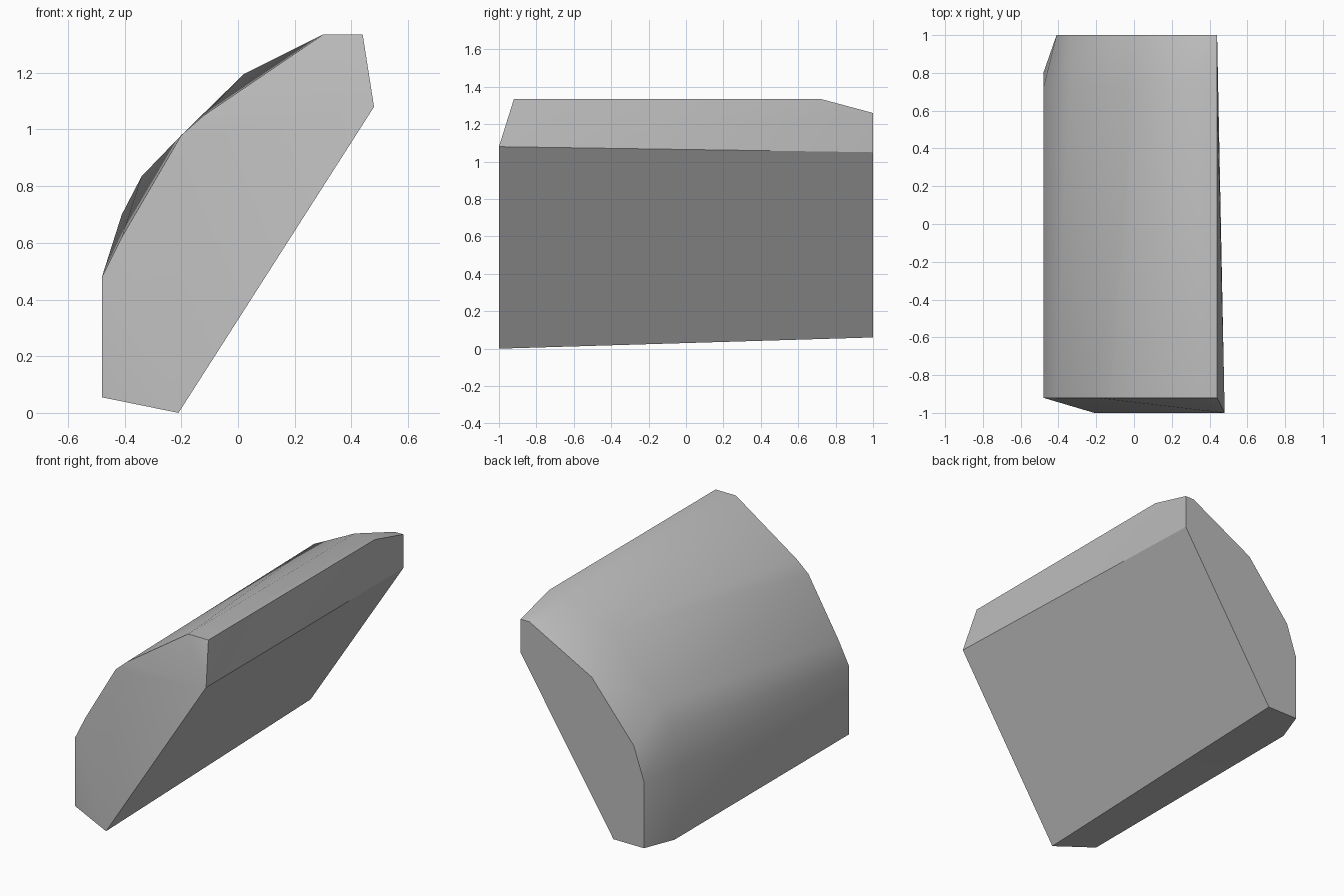
import bpy, bmesh, math

cube = bpy.data.objects.get("Cube")
if cube:
    bpy.data.objects.remove(cube)

# Cross-sections of the curved block: y position, then (x, z) outline points
front_tip = (-1.0, [(-0.21, 0.0), (0.48, 1.08)])
front_arc = (-0.92, [(-0.48, 0.055), (-0.48, 0.48), (-0.41, 0.62), (-0.2, 0.98),
                     (-0.12, 1.05), (0.3, 1.335), (0.44, 1.335)])
shoulder = (0.72, [(-0.48, 0.48), (-0.41, 0.7), (-0.34, 0.835), (0.02, 1.195),
                   (0.3, 1.335), (0.44, 1.335)])
lower_corner = (0.8, [(-0.48, 0.055)])
back_end = (1.0, [(-0.2, 0.06), (-0.41, 0.06), (-0.41, 0.475), (-0.34, 0.68),
                  (-0.05, 1.03), (0.38, 1.26), (0.44, 1.26), (0.44, 1.05)])

# Wrap the sections in one convex skin
bm = bmesh.new()
for y, outline in (front_tip, front_arc, shoulder, lower_corner, back_end):
    for x, z in outline:
        bm.verts.new((x, y, z))
hull = bmesh.ops.convex_hull(bm, input=bm.verts[:])
loose = [v for v in bm.verts if not v.link_faces]
bmesh.ops.delete(bm, geom=loose, context='VERTS')
bmesh.ops.dissolve_limit(bm, angle_limit=math.radians(0.5),
                         verts=bm.verts[:], edges=bm.edges[:])
bmesh.ops.recalc_face_normals(bm, faces=bm.faces[:])
mesh = bpy.data.meshes.new("curved_block")
bm.to_mesh(mesh)
bm.free()
block = bpy.data.objects.new("curved_block", mesh)
bpy.context.collection.objects.link(block)

# Plain grey surface
grey = bpy.data.materials.new("plain_grey")
grey.use_nodes = True
colour = (0.5, 0.5, 0.5, 1.0)
grey.diffuse_color = colour
grey.node_tree.nodes["Principled BSDF"].inputs["Base Color"].default_value = colour
mesh.materials.append(grey)

# Soft shading over the arc, crisp edges elsewhere
bpy.ops.object.select_all(action='DESELECT')
block.select_set(True)
bpy.context.view_layer.objects.active = block
bpy.ops.object.shade_smooth_by_angle(angle=math.radians(30))
